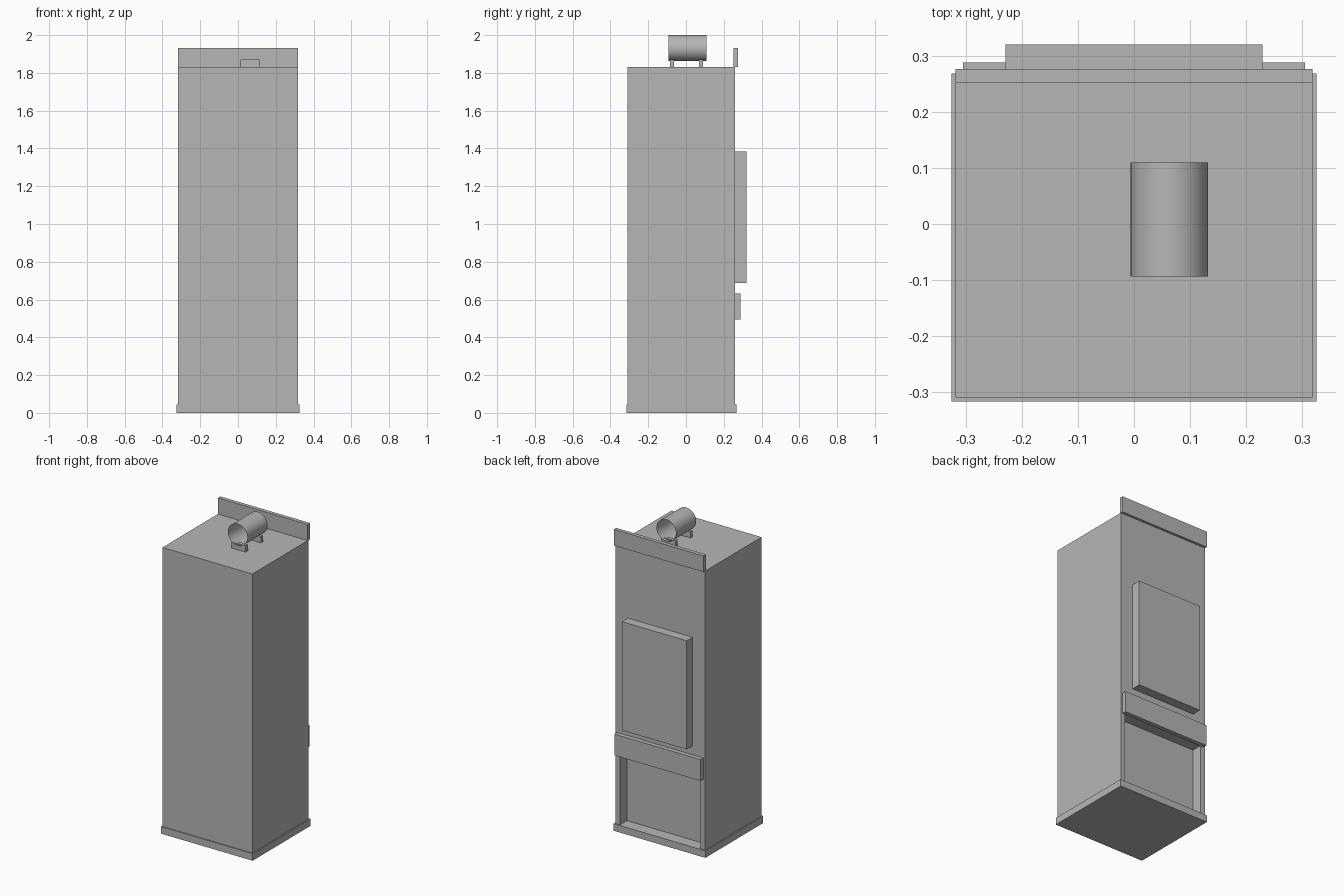
import bpy
import bmesh
from math import radians
from mathutils import Matrix

default = bpy.data.objects.get("Cube")
if default:
    bpy.data.objects.remove(default, do_unlink=True)

GREY = (0.47, 0.47, 0.47, 1.0)
grey = bpy.data.materials.new("plain_grey")
grey.use_nodes = True
grey.diffuse_color = GREY
grey.node_tree.nodes["Principled BSDF"].inputs["Base Color"].default_value = GREY


def add_object(name, bm):
    mesh = bpy.data.meshes.new(name)
    bm.to_mesh(mesh)
    bm.free()
    mesh.materials.append(grey)
    obj = bpy.data.objects.new(name, mesh)
    bpy.context.collection.objects.link(obj)
    return obj


def box(name, x, y, z):
    """Box from (min, max) pairs on each axis."""
    bm = bmesh.new()
    size = [b - a for a, b in (x, y, z)]
    centre = [(a + b) / 2 for a, b in (x, y, z)]
    bmesh.ops.create_cube(bm, size=1, matrix=Matrix.Translation(centre) @ Matrix.Diagonal((*size, 1)))
    return add_object(name, bm)


def select_only(obj):
    bpy.ops.object.select_all(action="DESELECT")
    obj.select_set(True)
    bpy.context.view_layer.objects.active = obj


HALF = 0.318      # half width of the cabinet
BACK = 0.26       # rear face of the cabinet
TOP = 1.83        # roof height
PLINTH = 0.045    # plinth height

# Cabinet body with an open recess low on the rear
body = box("cabinet_body", (-HALF, HALF), (-0.309, BACK), (0.02, TOP))
cutter = box("recess_cutter", (-0.285, 0.285), (BACK - 0.07, BACK + 0.1), (PLINTH, 0.5))
cutter.hide_render = True
cut = body.modifiers.new("recess", "BOOLEAN")
cut.operation = "DIFFERENCE"
cut.solver = "EXACT"
cut.object = cutter
select_only(body)
bpy.ops.object.modifier_apply(modifier=cut.name)
bpy.data.objects.remove(cutter, do_unlink=True)

# Plinth and rear panels
box("plinth", (-0.325, 0.325), (-0.316, 0.268), (0, PLINTH))
box("header_panel", (-HALF, HALF), (0.251, 0.276), (TOP, 1.933))
box("rear_door", (-0.229, 0.229), (BACK, 0.32), (0.688, 1.383))
box("rear_ledge", (-0.305, 0.305), (BACK, 0.288), (0.495, 0.631))

# Open tube lying front to back on the roof
TUBE_X = 0.063
bm = bmesh.new()
bmesh.ops.create_cone(
    bm, cap_ends=False, segments=48, radius1=0.069, radius2=0.069, depth=0.203,
    matrix=Matrix.Translation((TUBE_X, 0.008, 1.931)) @ Matrix.Rotation(radians(90), 4, "X"))
tube = add_object("roof_tube", bm)
select_only(tube)
bpy.ops.object.shade_smooth_by_angle()

# Two feet under the tube
for name, y in (("front_tube_foot", -0.074), ("rear_tube_foot", 0.08)):
    box(name, (TUBE_X - 0.051, TUBE_X + 0.051), (y - 0.011, y + 0.011), (TOP, 1.87))
